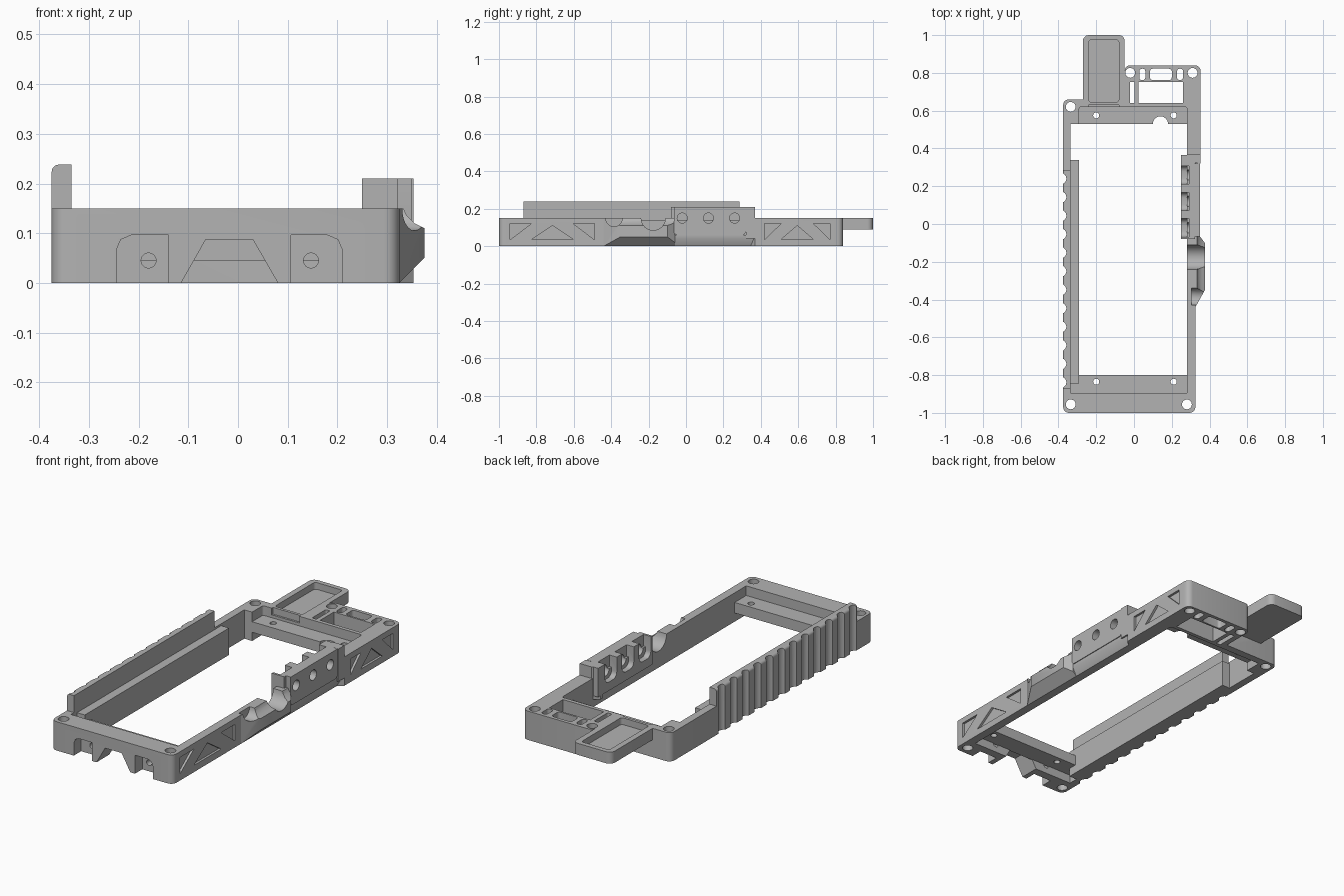
import bpy, bmesh, math

if "Cube" in bpy.data.objects:
    bpy.data.objects.remove(bpy.data.objects["Cube"], do_unlink=True)

gray = bpy.data.materials.new("satin_gray")
gray.use_nodes = True
gray.diffuse_color = (0.45, 0.45, 0.45, 1)
gray.node_tree.nodes["Principled BSDF"].inputs["Base Color"].default_value = gray.diffuse_color

AXES = {"x": lambda a, b, c: (c, a, b),
        "y": lambda a, b, c: (a, c, b),
        "z": lambda a, b, c: (a, b, c)}


def prism(name, pts, lo, hi, axis="z", r=0.0, pick=None):
    """Extrude a profile along an axis; round its corners by r (pick filters them)."""
    place = AXES[axis]
    bm = bmesh.new()
    low = [bm.verts.new(place(a, b, lo)) for a, b in pts]
    high = [bm.verts.new(place(a, b, hi)) for a, b in pts]
    n = len(pts)
    bm.faces.new(low)
    bm.faces.new(high[::-1])
    for i in range(n):
        j = (i + 1) % n
        bm.faces.new((low[j], low[i], high[i], high[j]))
    if r:
        edges = [bm.edges.get((low[i], high[i])) for i in range(n)
                 if pick is None or pick(*pts[i])]
        bmesh.ops.bevel(bm, geom=edges, offset=r, segments=5, profile=0.5, affect="EDGES")
    bmesh.ops.recalc_face_normals(bm, faces=bm.faces[:])
    me = bpy.data.meshes.new(name)
    bm.to_mesh(me)
    bm.free()
    me.materials.append(gray)
    ob = bpy.data.objects.new(name, me)
    bpy.context.collection.objects.link(ob)
    return ob


def rect(a0, a1, b0, b1):
    return [(a0, b0), (a1, b0), (a1, b1), (a0, b1)]


def disc(a, b, r, n=24):
    return [(a + r * math.cos(2 * math.pi * i / n), b + r * math.sin(2 * math.pi * i / n))
            for i in range(n)]


def cut(ob, pts, lo, hi, axis="z", r=0.0):
    tool = prism("cutter", pts, lo, hi, axis, r)
    mod = ob.modifiers.new("cut", "BOOLEAN")
    mod.operation, mod.solver, mod.object = "DIFFERENCE", "EXACT", tool
    bpy.context.view_layer.objects.active = ob
    bpy.ops.object.modifier_apply(modifier=mod.name)
    me = tool.data
    bpy.data.objects.remove(tool, do_unlink=True)
    bpy.data.meshes.remove(me)


TOP = 0.15

# Main frame
outline = [(-0.375, -1), (0.325, -1), (0.325, 0.345), (0.353, 0.37), (0.353, 0.84),
           (-0.05, 0.84), (-0.05, 0.66), (-0.375, 0.66)]
frame = prism("frame", outline, 0, TOP, r=0.03,
              pick=lambda x, y: abs(y) > 0.6 and (x, y) != (-0.05, 0.66))
cut(frame, rect(-0.335, 0.28, -0.895, 0.53), -1, 1)
cut(frame, rect(-0.29, 0.28, 0.5, 0.62), -1, 1, r=0.01)

# Bolt holes in the corners
for x, y in [(-0.335, -0.955), (0.28, -0.955), (-0.335, 0.62), (-0.02, 0.8), (0.31, 0.8)]:
    cut(frame, disc(x, y, 0.026), -1, 1)

# Windows and slots in the rear block
cut(frame, rect(0.025, 0.26, 0.64, 0.752), -1, 1)
cut(frame, rect(-0.022, 0.003, 0.64, 0.752), -1, 1, r=0.005)
for x0, x1 in [(0.028, 0.06), (0.085, 0.2), (0.228, 0.26)]:
    cut(frame, rect(x0, x1, 0.762, 0.822), -1, 1, r=0.014)

# Front pockets with a screw hole each, and a flared tunnel between two legs
for x0, x1, hole in [(-0.245, -0.14, -0.18), (0.107, 0.21, 0.147)]:
    outer_low = x0 if x0 < 0 else x1
    inner = x1 if x0 < 0 else x0
    step = 0.03 if x0 < 0 else -0.03
    cut(frame, [(outer_low, -0.1), (inner, -0.1), (inner, 0.096),
                (outer_low + step, 0.096), (outer_low + step * 0.3, 0.087),
                (outer_low, 0.066)], -1.1, -0.94, "y")
    cut(frame, disc(hole, 0.045, 0.015), -1.1, -0.8, "y")
cut(frame, [(-0.124, -0.017), (0.09, -0.017), (0.03, 0.087), (-0.065, 0.087)],
    -1.1, -0.8, "y")

# Triangular relief pockets on the left side wall
for y0, y1, face in [(-0.94, -0.49, 0.325), (0.42, 0.77, 0.353)]:
    w, mid, b, t = (y1 - y0) * 0.25, (y0 + y1) / 2, 0.035, 0.12
    for tri in ([(y0, b), (y0 + w, t), (y0, t)],
                [(mid - w, b), (mid + w, b), (mid, t - 0.01)],
                [(y1, b), (y1, t), (y1 - w, t)]):
        cut(frame, tri, face - 0.012, face + 0.1, "x")

# Cable saddle scoops in the left wall
SADDLES = [(-0.175, 0.065), (-0.385, 0.045)]
for y, r in SADDLES:
    cut(frame, disc(y, TOP, r), 0.305 if y < -0.3 else 0.2, 0.5, "x")

# Recessed ledges across both ends
front_ledge = prism("front_ledge", rect(-0.34, 0.285, -0.9, -0.8), 0.045, 0.1)
rear_ledge = prism("rear_ledge", rect(-0.295, 0.285, 0.53, 0.625), 0.045, 0.1)
cut(rear_ledge, disc(0.14, 0.53, 0.04), -1, 1)
for ledge, y in [(front_ledge, -0.835), (rear_ledge, 0.575)]:
    for x in (-0.2, 0.21):
        cut(ledge, disc(x, y, 0.016), -1, 1)

# Inner rail along the right wall
inner_rail = prism("inner_rail", rect(-0.337, -0.29, -0.845, 0.34), 0, 0.14)

# Raised grip wall with finger grooves
grip = prism("grip_wall", rect(-0.375, -0.335, 0.1, 0.238), -0.87, 0.285, "y", r=0.014,
             pick=lambda x, z: z > 0.2 and x < -0.35)
for i in range(12):
    for part in (frame, grip):
        cut(part, disc(-0.388, 0.24 - i * 0.098, 0.03, 16), -1, 1)

# Rear tab with a shallow tray
tab = prism("rear_tab", rect(-0.27, -0.05, 0.63, 1), 0.09, TOP, r=0.03,
            pick=lambda x, y: y > 0.9)
cut(tab, rect(-0.24, -0.08, 0.645, 0.975), 0.115, 1, r=0.015)
cut(frame, rect(-0.24, -0.08, 0.62, 0.7), 0.115, 1)

# Clamp block on the left wall: outer plate, inner teeth and three cross holes
clamp = prism("clamp_plate", rect(-0.065, 0.32, 0.06, 0.21), 0.3, 0.349, "x", r=0.02,
              pick=lambda y, z: z < 0.1)
teeth = prism("clamp_teeth", rect(-0.08, 0.365, 0.06, 0.21), 0.25, 0.322, "x")
for y in (-0.02, 0.12, 0.26):
    cut(clamp, disc(y, 0.15, 0.027), 0.2, 0.5, "x")
    cut(teeth, disc(y, 0.15, 0.027), 0.2, 0.5, "x")
    cut(teeth, rect(y - 0.048, y + 0.048, 0.105, 0.3), 0.2, 0.292, "x", r=0.03)
    cut(frame, disc(y, 0.15, 0.027), 0.2, 0.5, "x")
clamp_post = prism("clamp_post", [(0.25, 0.33), (0.353, 0.32), (0.353, 0.37), (0.285, 0.37),
                                  (0.25, 0.345)], 0.04, 0.21)
clamp_skirt = prism("clamp_skirt", [(0.3, 0), (0.325, 0), (0.345, 0.04), (0.345, 0.06),
                                    (0.3, 0.06)], -0.07, 0.365, "y")

# Side bulge with chamfered underside, tapered ends and a saddle
bulge = prism("side_bulge", [(0.3, 0), (0.325, 0), (0.375, 0.05), (0.375, 0.11),
                             (0.355, 0.12), (0.34, 0.135), (0.333, TOP), (0.3, TOP)],
              -0.44, -0.06, "y")
cut(bulge, [(0.325, -0.44), (0.325, -0.6), (0.5, -0.6), (0.5, -0.35), (0.375, -0.35)], -1, 1)
cut(bulge, [(0.345, -0.06), (0.375, -0.1), (0.5, -0.1), (0.5, 0), (0.345, 0)], -1, 1)
for y, r in SADDLES:
    cut(bulge, disc(y, TOP, r), 0.305 if y < -0.3 else 0.2, 0.5, "x")

# Keep hard edges crisp and round walls smooth
bpy.ops.object.select_all(action="DESELECT")
for ob in (frame, front_ledge, rear_ledge, inner_rail, grip, tab, clamp, teeth,
           clamp_post, clamp_skirt, bulge):
    ob.select_set(True)
bpy.context.view_layer.objects.active = frame
bpy.ops.object.shade_smooth_by_angle(angle=math.radians(30))
